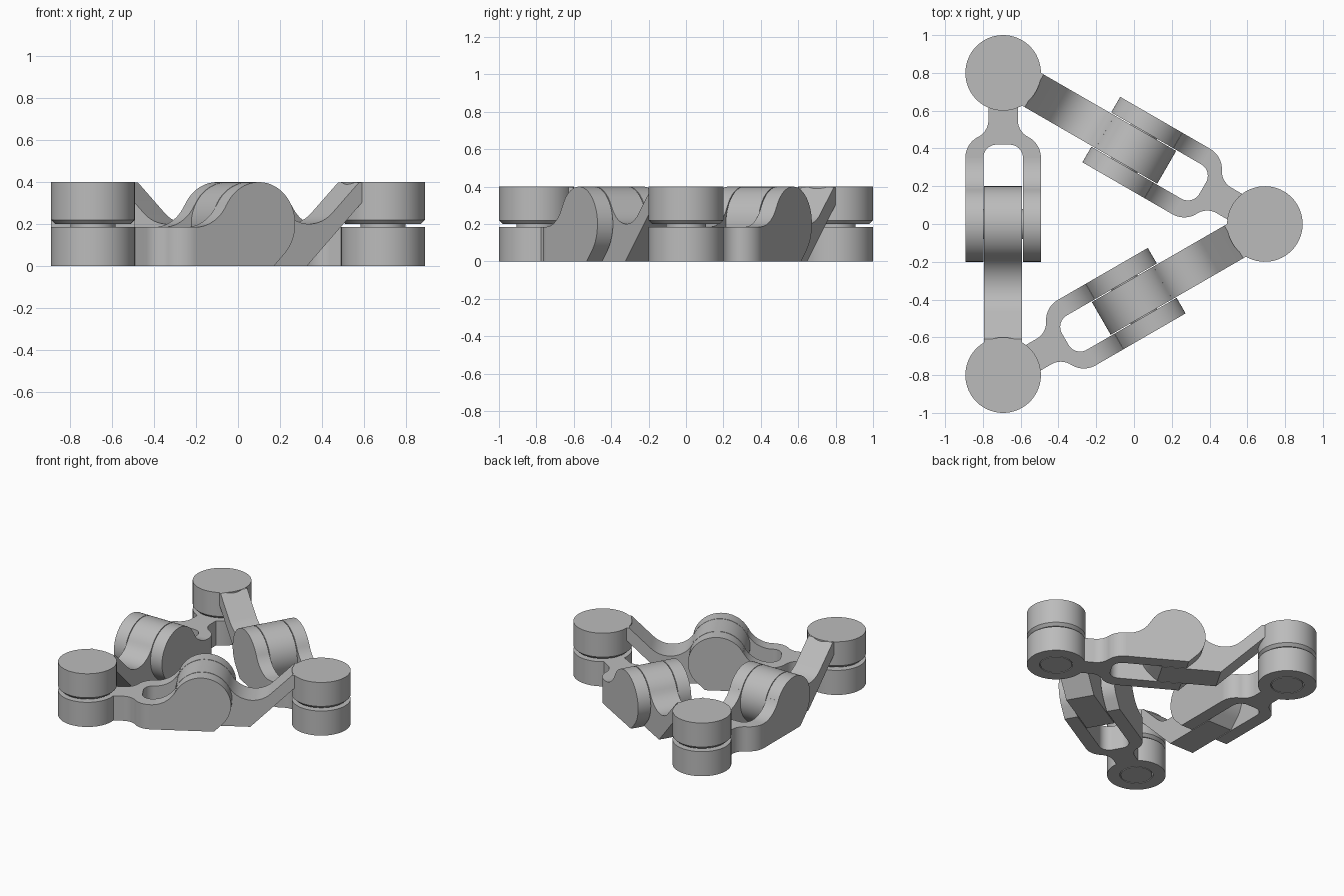
import bpy, bmesh
from math import sin, cos, radians, pi
from mathutils import Matrix, Vector

cube = bpy.data.objects.get("Cube")
if cube:
    bpy.data.objects.remove(cube, do_unlink=True)

grey = bpy.data.materials.new("plain_grey")
grey.use_nodes = True
COLOUR = (0.5, 0.5, 0.5, 1)
grey.diffuse_color = COLOUR
grey.node_tree.nodes["Principled BSDF"].inputs["Base Color"].default_value = COLOUR

R = 0.2          # hub and joint radius
HALF = 0.8       # half the distance between joints


def arc(cx, cy, r, start, end, n=16):
    """Points on an arc, angles in degrees."""
    angles = [radians(start + (end - start) * i / n) for i in range(n + 1)]
    return [(cx + r * cos(a), cy + r * sin(a)) for a in angles]


def finish(bm, name, matrix):
    bmesh.ops.recalc_face_normals(bm, faces=bm.faces)
    mesh = bpy.data.meshes.new(name)
    bm.to_mesh(mesh)
    bm.free()
    mesh.materials.append(grey)
    mesh.shade_smooth()
    mesh.set_sharp_from_angle(angle=radians(30))
    obj = bpy.data.objects.new(name, mesh)
    obj.matrix_world = matrix
    bpy.context.collection.objects.link(obj)


def prism(name, outlines, place, low, high, matrix):
    """Extrude a flat outline from low to high; place maps (a, b, depth) to a point."""
    bm = bmesh.new()
    bottom = [bm.verts.new(place(a, b, low)) for a, b in outlines]
    top = [bm.verts.new(place(a, b, high)) for a, b in outlines]
    bm.faces.new(bottom)
    bm.faces.new(top)
    count = len(bottom)
    for i in range(count):
        j = (i + 1) % count
        bm.faces.new((bottom[i], bottom[j], top[j], top[i]))
    finish(bm, name, matrix)


def lathe(name, profile, matrix):
    """Spin a closed (radius, height) profile around z."""
    bm = bmesh.new()
    verts = [bm.verts.new((r, 0, z)) for r, z in profile]
    edges = [bm.edges.new((v, verts[i - 1])) for i, v in enumerate(verts)]
    bmesh.ops.spin(bm, geom=verts + edges, cent=(0, 0, 0), axis=(0, 0, 1),
                   angle=2 * pi, steps=64, use_duplicate=False)
    bmesh.ops.remove_doubles(bm, verts=bm.verts, dist=0.0005)
    finish(bm, name, matrix)


def side(a, b, depth):
    return (depth, a, b)


def side_back(a, b, depth):
    return (depth, -a, b)


def plan(a, b, depth):
    return (a, b, depth)


# Fork leg: round hub with a sloping toe, fillet and low straight end
leg = [(-0.083, 0)] + arc(0, R, R, 225, 26.6, 36) + arc(0.35, 0.375, 0.19, 206.6, 270) + [(0.35, 0)]

# Tongue arm: same hub, valley, then a slope up to the next joint
tongue = ([(-0.083, 0)] + arc(0, R, R, 225, 28.2, 36) + arc(0.335, 0.38, 0.18, 208.2, 315)
          + [(0.61, 0.399), (0.64, 0.399), (0.64, 0.317), (0.323, 0)])

# Yoke: U shape narrowing to a neck
outer = [(R, 0.35)] + arc(0.075, 0.35, 0.125, 0, 62.7)[1:] + arc(0.178, 0.55, 0.1, 242.7, 180)[1:] + [(0.078, 0.65)]
inner = [(0.105, 0.35)] + arc(0.035, 0.35, 0.07, 0, 90)[1:]
yoke = (outer + [(-x, y) for x, y in reversed(outer)]
        + [(-x, y) for x, y in inner] + list(reversed(inner)))

# Joint post: lower ring around a pin that carries the upper drum
ring = [(0.113, 0), (R, 0), (R, 0.185), (0.113, 0.185)]
drum = [(0, 0), (0.107, 0), (0.107, 0.2), (0.18, 0.2), (R, 0.22), (R, 0.4), (0, 0.4)]
pin = [(0, -0.15), (0.08, -0.15), (0.08, 0.15), (0, 0.15)]

# Three identical links around the centre of the triangle
inradius = HALF / 3 ** 0.5
for k in range(3):
    link = (Matrix.Translation((-inradius / 2, 0, 0)) @ Matrix.Rotation(k * 2 * pi / 3, 4, "Z")
            @ Matrix.Translation((-inradius, 0, 0)))
    tag = f"_{k + 1}"
    prism("fork_leg_outer" + tag, leg, side, -R, -0.105, link)
    prism("fork_leg_inner" + tag, leg, side, 0.105, R, link)
    prism("fork_yoke" + tag, yoke, plan, 0, 0.185, link)
    prism("tongue_arm" + tag, tongue, side_back, -0.1, 0.1, link)
    lathe("hinge_pin" + tag, pin, link @ Matrix.Translation((0, 0, R)) @ Matrix.Rotation(pi / 2, 4, "Y"))
    post = link @ Matrix.Translation((0, HALF, 0))
    lathe("joint_ring" + tag, ring, post)
    lathe("joint_drum" + tag, drum, post)
